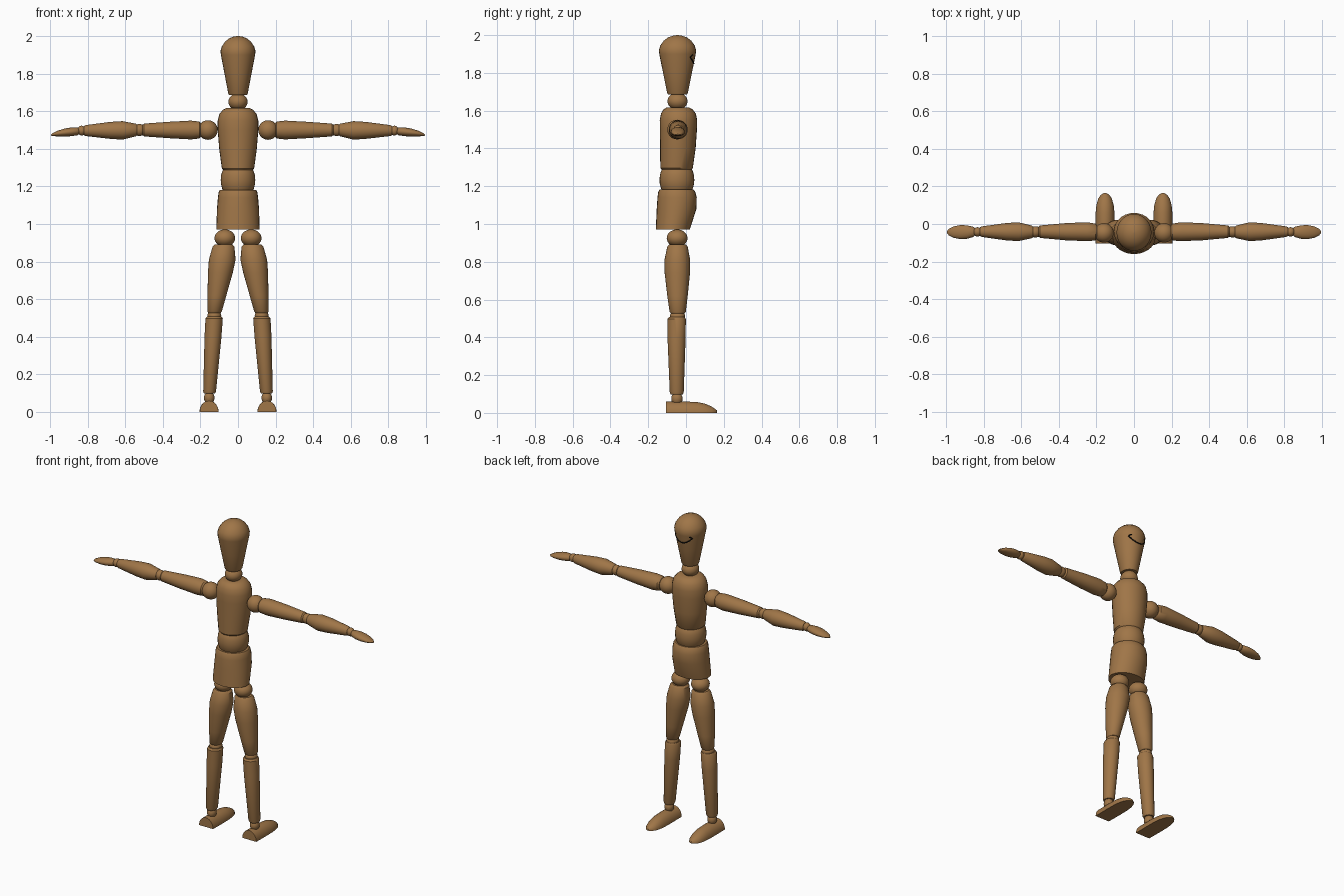
import bpy, bmesh, math
from mathutils import Vector

cube = bpy.data.objects.get("Cube")
if cube:
    bpy.data.objects.remove(cube, do_unlink=True)

SIDES = 28
MID = -0.045  # depth of the body axis


def material(name, rgb):
    m = bpy.data.materials.new(name)
    m.use_nodes = True
    m.diffuse_color = (*rgb, 1)
    node = next(n for n in m.node_tree.nodes if n.type == "BSDF_PRINCIPLED")
    node.inputs["Base Color"].default_value = (*rgb, 1)
    node.inputs["Roughness"].default_value = 0.6
    return m


wood = material("brown wood", (0.35, 0.18, 0.064))
ink = material("black ink", (0.004, 0.004, 0.004))


def finish(name, bm):
    bmesh.ops.recalc_face_normals(bm, faces=bm.faces)
    mesh = bpy.data.meshes.new(name)
    bm.to_mesh(mesh)
    bm.free()
    mesh.materials.append(wood)
    obj = bpy.data.objects.new(name, mesh)
    bpy.context.collection.objects.link(obj)
    bpy.ops.object.select_all(action="DESELECT")
    obj.select_set(True)
    bpy.context.view_layer.objects.active = obj
    bpy.ops.object.shade_smooth_by_angle(angle=math.radians(35))
    return obj


def loft(name, axis, sections, floor=-1.0):
    """Skin elliptical sections (position, centre a, centre b, radius a, radius b)."""
    place = {"X": lambda p, a, b: (p, a, b),
             "Y": lambda p, a, b: (a, p, b),
             "Z": lambda p, a, b: (a, b, p)}[axis]
    bm = bmesh.new()
    rings = []
    for p, ca, cb, ra, rb in sections:
        ring = []
        for i in range(SIDES):
            t = math.tau * i / SIDES
            ring.append(bm.verts.new(place(p, ca + ra * math.cos(t),
                                           cb + rb * max(math.sin(t), floor))))
        rings.append(ring)
    for r, s in zip(rings, rings[1:]):
        for i in range(SIDES):
            j = (i + 1) % SIDES
            bm.faces.new((r[i], r[j], s[j], s[i]))
    bm.faces.new(rings[0])
    bm.faces.new(rings[-1])
    return finish(name, bm)


def ball(name, centre, radii):
    bm = bmesh.new()
    bmesh.ops.create_uvsphere(bm, u_segments=SIDES, v_segments=16, radius=1)
    bmesh.ops.scale(bm, vec=Vector(radii), verts=bm.verts)
    bmesh.ops.translate(bm, vec=Vector(centre), verts=bm.verts)
    return finish(name, bm)


# Head, neck and trunk
loft("head", "Z", [(z, 0, MID, r, r * 1.06) for z, r in (
    (1.685, .047), (1.695, .052), (1.8, .072), (1.9, .091), (1.92, .093),
    (1.945, .086), (1.97, .069), (1.987, .048), (1.996, .026), (2.0, .004))])
ball("neck", (0, MID, 1.65), (.051, .053, .045))
loft("chest", "Z", [
    (1.288, 0, -.05, .078, .08), (1.296, 0, -.05, .086, .086),
    (1.4, 0, -.043, .1, .094), (1.5, 0, -.04, .108, .098),
    (1.55, 0, -.04, .108, .099), (1.585, 0, -.04, .099, .092),
    (1.608, 0, -.042, .08, .076), (1.618, 0, -.043, .058, .057)])
loft("waist", "Z", [(z, 0, -.048, r, r) for z, r in (
    (1.175, .078), (1.19, .085), (1.215, .091), (1.235, .092),
    (1.26, .09), (1.28, .084), (1.293, .076))])
loft("hips", "Z", [
    (.97, 0, -.07, .115, .09), (1.08, 0, -.05, .112, .105),
    (1.14, 0, -.047, .107, .104), (1.17, 0, -.049, .103, .098),
    (1.182, 0, -.05, .096, .09)])

# Limbs, built on both sides
for side, s in (("left", 1), ("right", -1)):
    # Arm, straight out to the side
    def along_arm(part, rows):
        loft(f"{side}_{part}", "X", [(s * x, y, z, ry, rz) for x, y, z, ry, rz in rows])

    ball(f"{side}_shoulder", (s * .16, -.047, 1.5), (.052, .052, .052))
    along_arm("upper_arm", [
        (.197, -.043, 1.5, .036, .037), (.206, -.043, 1.5, .045, .045),
        (.25, -.041, 1.5, .05, .05), (.36, -.041, 1.5, .046, .044),
        (.5, -.041, 1.5, .033, .034), (.508, -.041, 1.5, .026, .027)])
    ball(f"{side}_elbow", (s * .525, -.042, 1.5), (.033, .03, .032))
    along_arm("forearm", [
        (.537, -.042, 1.5, .029, .029), (.545, -.042, 1.5, .034, .034),
        (.615, -.041, 1.498, .05, .049), (.68, -.041, 1.498, .046, .045),
        (.81, -.041, 1.497, .028, .029), (.82, -.041, 1.497, .023, .024)])
    ball(f"{side}_wrist", (s * .832, -.042, 1.497), (.024, .025, .026))
    along_arm("hand", [
        (.845, -.042, 1.494, .018, .015), (.855, -.042, 1.493, .027, .021),
        (.89, -.043, 1.49, .036, .023), (.925, -.043, 1.486, .037, .021),
        (.96, -.043, 1.481, .03, .015), (.985, -.043, 1.476, .018, .008),
        (.995, -.043, 1.473, .005, .003)])

    # Leg, splayed slightly outward
    def along_leg(part, rows):
        loft(f"{side}_{part}", "Z", [(z, s * x, y, rx, ry) for z, x, y, rx, ry in rows])

    ball(f"{side}_hip_joint", (s * .07, -.047, .925), (.055, .055, .046))
    along_leg("thigh", [
        (.892, .076, MID, .046, .044), (.88, .077, MID, .058, .054),
        (.81, .084, -.046, .071, .068), (.74, .094, -.046, .066, .067),
        (.62, .112, -.045, .05, .054), (.535, .124, -.044, .038, .043),
        (.527, .125, -.044, .033, .036)])
    ball(f"{side}_knee", (s * .126, -.045, .512), (.037, .04, .03))
    along_leg("shin", [
        (.507, .126, -.048, .039, .042), (.497, .127, -.05, .046, .049),
        (.4, .133, -.05, .045, .048), (.11, .151, -.049, .034, .037),
        (.098, .152, -.049, .029, .032)])
    ball(f"{side}_ankle", (s * .153, -.048, .075), (.028, .03, .034))
    loft(f"{side}_foot", "Y", [(y, s * .154, 0, rx, h) for y, rx, h in (
        (-.105, .05, .06), (.0, .051, .06), (.06, .05, .057), (.1, .046, .049),
        (.135, .036, .034), (.155, .023, .021), (.165, .006, .012))], floor=0)


# Smile drawn on the face, with a dimple at each corner
def face_point(degrees, z):
    r = .052 + (z - 1.695) * .19
    t = math.radians(degrees)
    return (r * math.sin(t), MID + r * 1.06 * math.cos(t), z)


def stroke(name, points):
    curve = bpy.data.curves.new(name, "CURVE")
    curve.dimensions = "3D"
    curve.bevel_depth = .0035
    curve.bevel_resolution = 2
    curve.use_fill_caps = True
    line = curve.splines.new("POLY")
    line.points.add(len(points) - 1)
    for p, co in zip(line.points, points):
        p.co = (*co, 1)
    curve.materials.append(ink)
    obj = bpy.data.objects.new(name, curve)
    bpy.context.collection.objects.link(obj)


stroke("smile", [face_point(a, 1.85 + .035 * (a / 44) ** 2) for a in range(-44, 45, 4)])
for side, s in (("left", 1), ("right", -1)):
    stroke(f"{side}_dimple", [face_point(s * a, z) for a, z in ((42, 1.886), (37, 1.893), (32, 1.895))])
